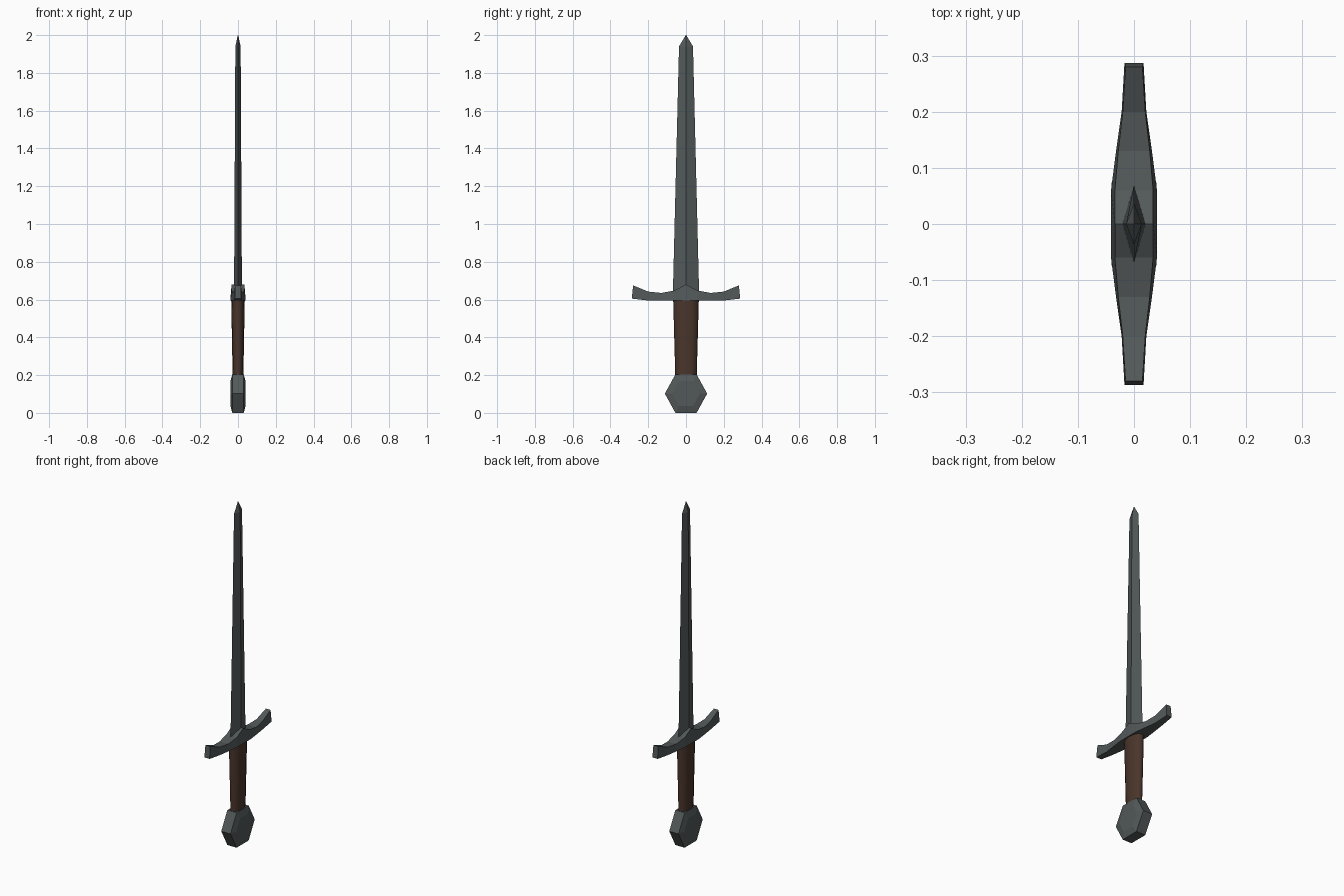
import bpy, bmesh, math

if "Cube" in bpy.data.objects:
    bpy.data.objects.remove(bpy.data.objects["Cube"])


def material(name, rgb):
    m = bpy.data.materials.new(name)
    m.diffuse_color = (*rgb, 1)
    m.use_nodes = True
    m.node_tree.nodes["Principled BSDF"].inputs["Base Color"].default_value = m.diffuse_color
    return m


steel = material("dark steel", (0.085, 0.098, 0.1))
leather = material("brown leather", (0.068, 0.036, 0.024))


def loft(name, rings, mat):
    """Skin a list of equal-length point rings and cap both ends."""
    bm = bmesh.new()
    vr = [[bm.verts.new(p) for p in r] for r in rings]
    n = len(rings[0])
    for a, b in zip(vr, vr[1:]):
        for i in range(n):
            j = (i + 1) % n
            bm.faces.new((a[i], a[j], b[j], b[i]))
    bm.faces.new(vr[0][::-1])
    bm.faces.new(vr[-1])
    bmesh.ops.remove_doubles(bm, verts=bm.verts, dist=1e-5)
    bmesh.ops.recalc_face_normals(bm, faces=bm.faces)
    me = bpy.data.meshes.new(name)
    bm.to_mesh(me)
    bm.free()
    me.materials.append(mat)
    ob = bpy.data.objects.new(name, me)
    bpy.context.collection.objects.link(ob)
    return ob


def ellipse(n, rx, ry, z, turn=0.0):
    return [(rx * math.cos(2 * math.pi * i / n + turn),
             ry * math.sin(2 * math.pi * i / n + turn), z) for i in range(n)]


# blade: diamond section tapering to a point
loft("blade", [ellipse(4, 0.021, 0.070, 0.61), ellipse(4, 0.014, 0.037, 1.94),
               ellipse(4, 0.001, 0.001, 2.0)], steel)

# crossguard: sections along y as (y bottom, z bottom, y top, z top, half x bottom, half x top)
half = [(0.0, 0.595, 0.0, 0.68, 0.041, 0.034),
        (0.06, 0.595, 0.06, 0.648, 0.041, 0.034),
        (0.13, 0.595, 0.13, 0.635, 0.032, 0.028),
        (0.20, 0.595, 0.20, 0.642, 0.022, 0.020),
        (0.287, 0.605, 0.28, 0.675, 0.017, 0.015)]
sections = [(-a, b, -c, d, e, f) for a, b, c, d, e, f in half[:0:-1]] + half
loft("crossguard", [[(-wb, yb, zb), (wb, yb, zb), (wt, yt, zt), (-wt, yt, zt)]
                    for yb, zb, yt, zt, wb, wt in sections], steel)

# grip: oval section widening towards the guard
grip = loft("grip", [ellipse(12, 0.028, 0.056, 0.17), ellipse(12, 0.036, 0.068, 0.605)], leather)
for f in grip.data.polygons:
    f.use_smooth = len(f.vertices) == 4


# pommel: hexagonal disc with raised faces
def hexagon(x, r):
    return [(x, r * 1.12 * math.cos(math.pi * i / 3),
             0.102 + r * 1.02 * math.sin(math.pi * i / 3) / math.sin(math.pi / 3))
            for i in range(6)]


loft("pommel", [hexagon(-0.04, 0.065), hexagon(-0.03, 0.1),
                hexagon(0.03, 0.1), hexagon(0.04, 0.065)], steel)
